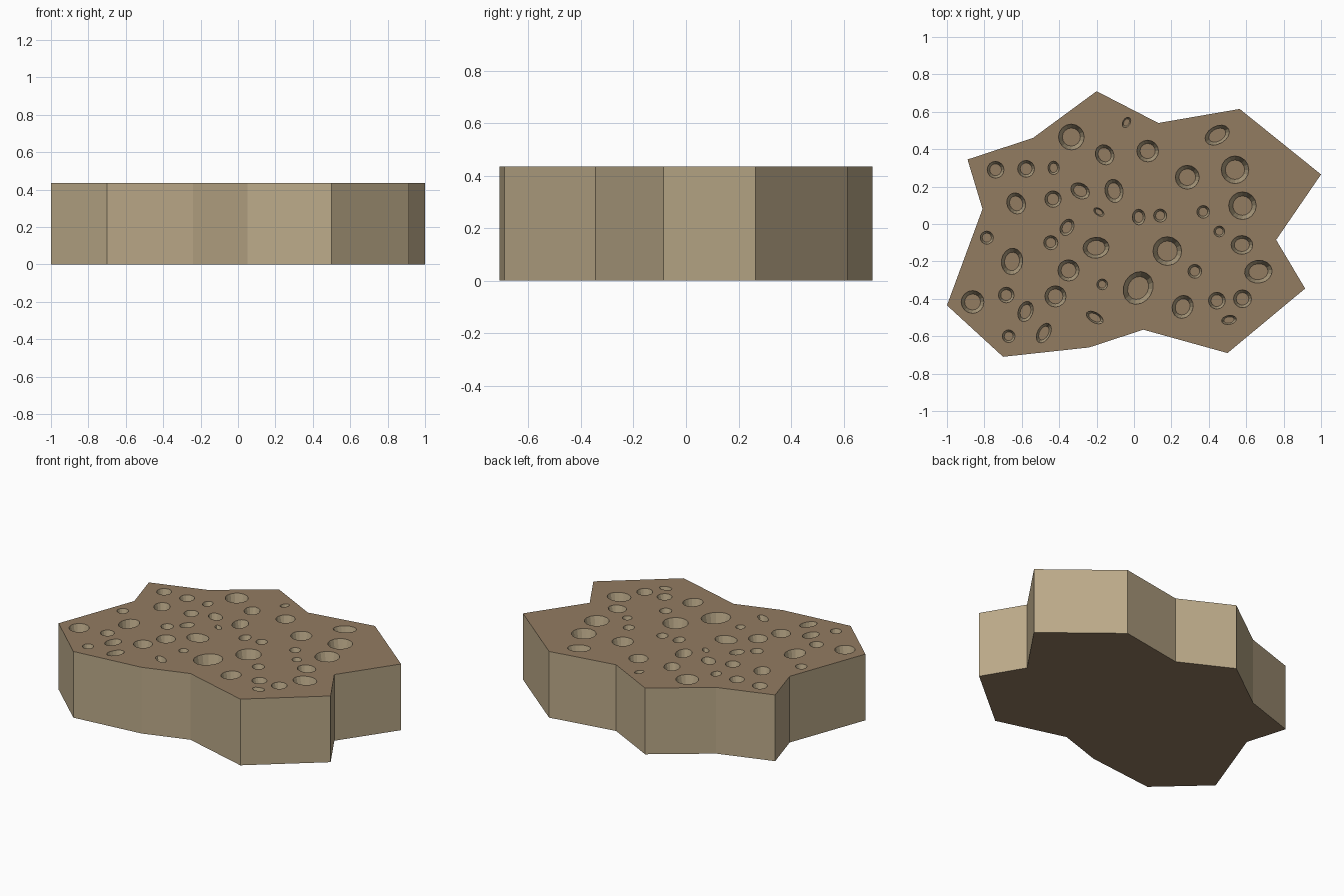
import bpy, bmesh
from math import sin, cos, pi, radians

if "Cube" in bpy.data.objects:
    bpy.data.objects.remove(bpy.data.objects["Cube"])

HEIGHT, SIDES = 0.435, 16
OUTLINE = [(-0.2, 0.71), (-0.54, 0.46), (-0.89, 0.345), (-0.81, 0.08), (-1, -0.435),
           (-0.7, -0.71), (-0.24, -0.66), (0.05, -0.565), (0.5, -0.69), (0.915, -0.345),
           (0.76, -0.085), (1, 0.265), (0.565, 0.615), (0.13, 0.54)]
# round pits: x, y, radius
ROUND = [(-.335, .465, .069), (.073, .39, .058), (.285, .25, .064), (.54, .29, .074),
         (.58, .098, .074), (.37, .065, .034), (.456, -.04, .029), (.325, -.253, .037),
         (.443, -.41, .045), (.58, -.4, .048), (.178, -.145, .077), (-.17, -.323, .029),
         (.14, .045, .035), (-.433, .133, .044), (-.445, -.1, .038), (-.35, -.248, .057),
         (-.42, -.387, .057), (-.67, -.6, .034), (-.683, -.38, .042), (-.863, -.417, .061),
         (-.787, -.073, .035), (-.74, .29, .045), (-.577, .295, .045)]
# oval pits: x, y, radius a, radius b, turn
OVAL = [(-.04, .543, .02, .03, -30), (-.157, .37, .048, .056, 30), (.445, .475, .07, .047, 30),
        (.577, -.112, .058, .05, 0), (.665, -.255, .074, .061, 8), (.26, -.443, .055, .063, -25),
        (.508, -.513, .04, .024, 10), (.022, -.342, .077, .091, -30), (-.21, -.5, .05, .027, -30),
        (-.203, -.127, .07, .056, 5), (.025, .037, .034, .042, 0), (-.188, .064, .031, .018, -35),
        (-.107, .177, .048, .063, 12), (-.288, .177, .053, .04, -30), (-.358, -.018, .034, .047, -30),
        (-.482, -.583, .034, .057, -28), (-.58, -.468, .039, .056, -20), (-.652, -.2, .057, .071, -8),
        (-.63, .11, .049, .058, 25), (-.43, .3, .03, .036, 0)]


def material(name, color):
    m = bpy.data.materials.new(name)
    m.diffuse_color = (*color, 1)
    m.use_nodes = True
    m.node_tree.nodes["Principled BSDF"].inputs["Base Color"].default_value = m.diffuse_color
    return m


def ring(bm, points, z):
    return [bm.verts.new((x, y, z)) for x, y in points]


def walls(bm, a, b, mat):
    for i in range(len(a)):
        j = (i + 1) % len(a)
        bm.faces.new((a[i], a[j], b[j], b[i])).material_index = mat


def ellipse(x, y, a, b, turn, k=1.0):
    t = radians(turn)
    pts = []
    for i in range(SIDES):
        u, v = a * k * cos(2 * pi * i / SIDES), b * k * sin(2 * pi * i / SIDES)
        pts.append((x + u * cos(t) - v * sin(t), y + u * sin(t) + v * cos(t)))
    return pts


bm = bmesh.new()
# slab sides and underside
low, high = ring(bm, OUTLINE, 0), ring(bm, OUTLINE, HEIGHT)
walls(bm, low, high, 0)
bm.faces.new(low[::-1]).material_index = 1
rims = [high]

# tapered pits with flat floors
for x, y, a, b, turn in [(x, y, r, r, 0) for x, y, r in ROUND] + OVAL:
    depth = 1.5 * (a + b) / 2
    rim = ring(bm, ellipse(x, y, a, b, turn), HEIGHT)
    floor = ring(bm, ellipse(x, y, a, b, turn, 0.7), HEIGHT - depth)
    walls(bm, rim, floor, 0)
    bm.faces.new(floor).material_index = 1
    rims.append(rim)

# pierced top surface
edges = [bm.edges.get((r[i - 1], r[i])) for r in rims for i in range(len(r))]
fill = bmesh.ops.triangle_fill(bm, edges=edges, use_beauty=True, normal=(0, 0, 1))
for g in fill["geom"]:
    if isinstance(g, bmesh.types.BMFace):
        g.material_index = 1
bmesh.ops.recalc_face_normals(bm, faces=bm.faces)

mesh = bpy.data.meshes.new("pitted_slab")
bm.to_mesh(mesh)
bm.free()
mesh.materials.append(material("slab_side", (0.50, 0.40, 0.25)))
mesh.materials.append(material("slab_top", (0.29, 0.20, 0.12)))
slab = bpy.data.objects.new("pitted_slab", mesh)
bpy.context.collection.objects.link(slab)
